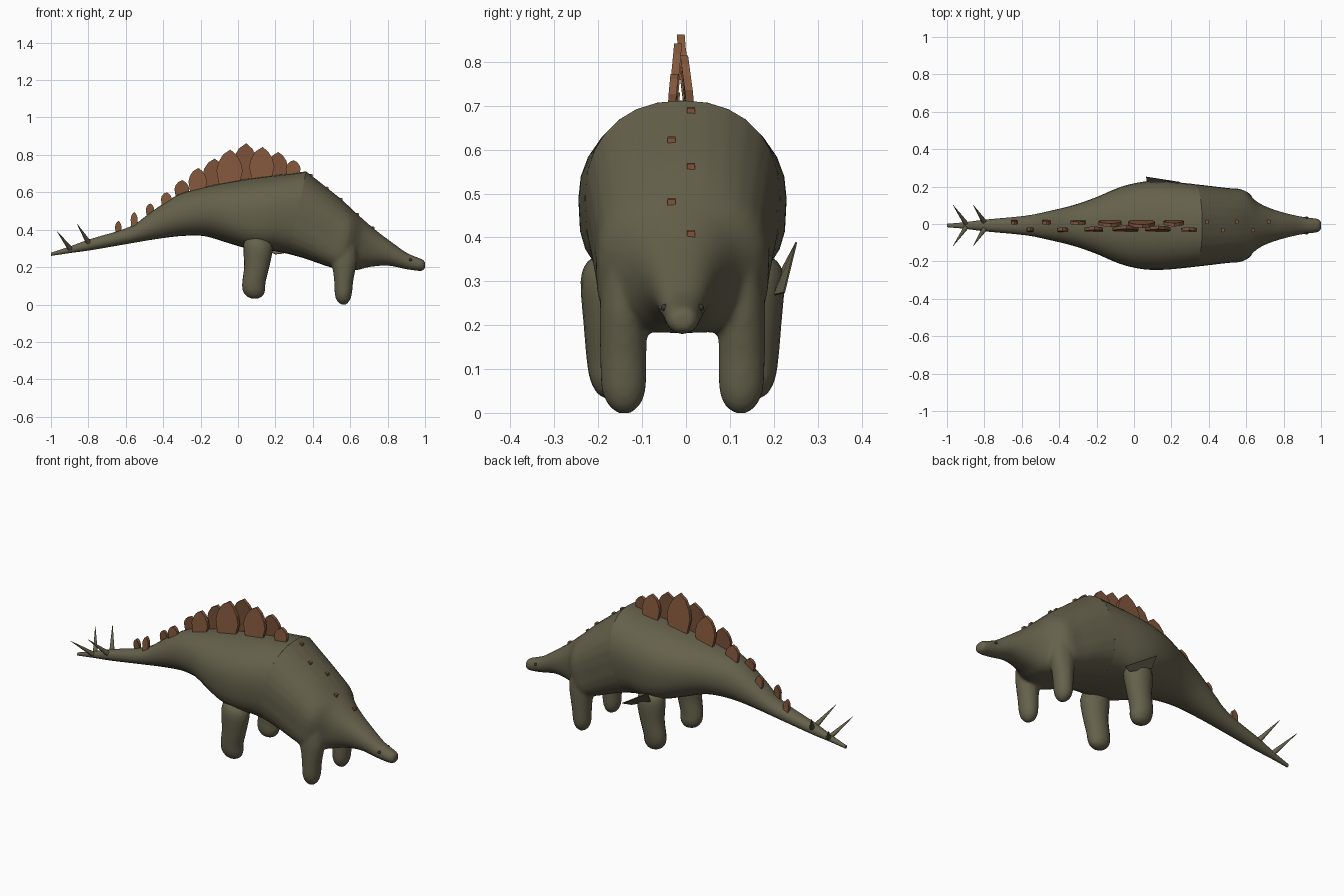
import bpy, bmesh, math
from mathutils import Vector

if "Cube" in bpy.data.objects:
    bpy.data.objects.remove(bpy.data.objects["Cube"])

CY = -0.008  # the animal's midline


def material(name, rgb):
    m = bpy.data.materials.new(name)
    m.diffuse_color = (*rgb, 1)
    m.use_nodes = True
    m.node_tree.nodes["Principled BSDF"].inputs["Base Color"].default_value = m.diffuse_color
    return m


OLIVE = material("olive hide", (0.129, 0.119, 0.071))
BROWN = material("brown plate", (0.225, 0.096, 0.045))
DARK = material("dark eye", (0.04, 0.038, 0.025))


def finish(name, bm, mat, smooth=True):
    bmesh.ops.recalc_face_normals(bm, faces=bm.faces)
    me = bpy.data.meshes.new(name)
    bm.to_mesh(me)
    bm.free()
    me.materials.append(mat)
    ob = bpy.data.objects.new(name, me)
    bpy.context.collection.objects.link(ob)
    if smooth:
        bpy.ops.object.select_all(action='DESELECT')
        ob.select_set(True)
        bpy.context.view_layer.objects.active = ob
        bpy.ops.object.shade_smooth_by_angle(angle=math.radians(40))
    return ob


def refine(rows, steps=3):
    """Smooth spline through the rows of numbers."""
    p = [rows[0]] + rows + [rows[-1]]
    out = []
    for i in range(1, len(p) - 2):
        for k in range(steps):
            t = k / steps
            out.append([0.5 * (2 * b + (c - a) * t + (2 * a - 5 * b + 4 * c - d) * t ** 2
                               + (3 * b - a - 3 * c + d) * t ** 3)
                        for a, b, c, d in zip(*p[i - 1:i + 3])])
    return out + [rows[-1]]


def loft(bm, rings, caps=(True, True)):
    loops = [[bm.verts.new(co) for co in ring] for ring in rings]
    for a, b in zip(loops, loops[1:]):
        for i in range(len(a)):
            j = (i + 1) % len(a)
            bm.faces.new((a[i], a[j], b[j], b[i]))
    for use, ring in zip(caps, (loops[0], loops[-1])):
        if use:
            bm.faces.new(ring)


def spow(v, p):
    return math.copysign(abs(v) ** p, v)


def body_ring(row, n=28):
    xt, zt, xb, zb, w, q = row
    top, bot = Vector((xt, CY, zt)), Vector((xb, CY, zb))
    ring = []
    for i in range(n):
        a = 2 * math.pi * i / n
        p = 0.9 if math.sin(a) >= 0 else q
        co = bot.lerp(top, 0.5 + 0.5 * spow(math.sin(a), p))
        co.y += w * spow(math.cos(a), p)
        ring.append(co)
    return ring


# Body stations: top x, top z, bottom x, bottom z, half width, underside roundness
REAR = [
    [-1.00, .277, -1.00, .260, .009, 1], [-.90, .310, -.90, .275, .018, 1],
    [-.79, .350, -.79, .290, .032, 1], [-.58, .415, -.58, .326, .052, 1],
    [-.45, .505, -.45, .348, .078, 1], [-.32, .587, -.32, .365, .110, 1],
    [-.20, .622, -.20, .368, .152, .95], [-.125, .640, -.125, .352, .185, .9],
    [-.05, .655, -.05, .328, .213, .8], [.05, .672, .05, .300, .234, .68],
    [.16, .687, .14, .290, .237, .65], [.28, .700, .20, .285, .230, .68],
    [.365, .712, .27, .270, .222, .68],
]
FRONT = [
    [.28, .780, .18, .295, .230, .68], REAR[-1],
    [.45, .645, .36, .245, .212, .62], [.55, .565, .46, .210, .200, .52],
    [.62, .500, .55, .185, .190, .5], [.67, .455, .63, .183, .132, .75],
    [.74, .395, .70, .200, .095, .9], [.82, .335, .80, .208, .067, 1],
    [.90, .278, .89, .190, .048, 1], [.96, .252, .96, .180, .040, 1],
    [.99, .240, .992, .182, .033, 1], [1.0, .228, 1.0, .195, .020, 1],
]
bm = bmesh.new()
loft(bm, [body_ring(r) for r in refine(REAR)], (True, False))
finish("rear_body_and_tail", bm, OLIVE)


def back_height(x):
    rows = REAR + FRONT[2:]
    for a, b in zip(rows, rows[1:]):
        if a[0] <= x <= b[0]:
            return a[1] + (b[1] - a[1]) * (x - a[0]) / (b[0] - a[0])
    return rows[-1][1]


# Legs: centre x, centre y, z, x radius, y radius
HIND = [
    [.10, .150, .365, .030, .03], [.10, .160, .345, .062, .056],
    [.107, .166, .30, .078, .066], [.10, .168, .20, .067, .057],
    [.085, .166, .12, .062, .052], [.085, .162, .075, .059, .048],
    [.088, .160, .045, .042, .034], [.09, .160, .032, .015, .013],
]
FORE = [
    [.56, .128, .32, .075, .055], [.565, .133, .24, .072, .056],
    [.567, .135, .18, .060, .054], [.565, .135, .12, .051, .053],
    [.563, .134, .055, .046, .051], [.563, .133, .018, .033, .037],
    [.565, .133, -.001, .012, .015],
]


def leg(bm, rows, s):
    loft(bm, [[(x + rx * math.cos(a), CY + s * y + ry * math.sin(a), z)
               for a in (2 * math.pi * i / 20 for i in range(20))]
              for x, y, z, rx, ry in refine(rows)])


# Front body, head and front legs fused into one skin, trimmed at the shoulder seam
bm = bmesh.new()
loft(bm, [body_ring(r) for r in refine(FRONT)])
for s in (-1, 1):
    leg(bm, FORE, s)
raw = finish("front_body_raw", bm, OLIVE)
fuse = raw.modifiers.new("fuse", 'REMESH')
fuse.mode, fuse.voxel_size = 'VOXEL', .009
soften = raw.modifiers.new("soften", 'SMOOTH')
soften.factor, soften.iterations = .5, 6
bm = bmesh.new()
bm.from_object(raw, bpy.context.evaluated_depsgraph_get())
bpy.data.objects.remove(raw)
bmesh.ops.bisect_plane(bm, geom=bm.verts[:] + bm.edges[:] + bm.faces[:], clear_inner=True,
                       plane_co=(.365, CY, .712), plane_no=(.442, 0, -.095))
finish("front_body_and_head", bm, OLIVE)

# Back plates: alternating rows, leaning in towards the midline
LEAF = [(-.5, .35), (-.42, .62), (-.25, .85), (.03, 1), (.25, .85), (.42, .62), (.5, .35)]


def back_plate(name, x, tip, width, left):
    base_y, tip_y = (.012, -.012) if left else (-.033, -.016)
    z0 = back_height(x)
    outline = [(x - .38 * width, back_height(x - .38 * width) - .02)]
    outline += [(x + u * width, z0 + v * (tip - z0)) for u, v in LEAF]
    outline += [(x + .38 * width, back_height(x + .38 * width) - .02)]
    bm = bmesh.new()
    loft(bm, [[(px, base_y + (tip_y - base_y) * min(1, max(0, (pz - z0) / .18)) + t, pz)
               for px, pz in outline] for t in (-.009, .009)])
    finish(name, bm, BROWN, smooth=False)


PLATES = [
    (-.64, .447, .035), (-.555, .495, .038), (-.47, .54, .045), (-.383, .60, .058),
    (-.30, .665, .08), (-.215, .73, .10), (-.128, .78, .125), (-.045, .828, .14),
    (.04, .862, .145), (.127, .842, .135), (.212, .815, .11), (.295, .772, .08),
]
for i, (x, tip, width) in enumerate(PLATES):
    back_plate(f"back_plate_{i + 1}", x, tip, width, i % 2 == 0)

# Small neck plates, almost flush with the front slope
for i, x in enumerate((.39, .475, .55, .637, .72)):
    back_plate(f"neck_plate_{i + 1}", x, back_height(x) + .005, .02, i % 2 == 0)


# Tail spikes
def spike(name, base, tip, r):
    base, tip = Vector(base), Vector(tip)
    d = tip - base
    bm = bmesh.new()
    bmesh.ops.create_cone(bm, cap_ends=True, segments=10, radius1=r, radius2=.0008, depth=d.length)
    bmesh.ops.rotate(bm, verts=bm.verts, matrix=d.to_track_quat('Z', 'Y').to_matrix())
    bmesh.ops.translate(bm, verts=bm.verts, vec=(base + tip) / 2)
    finish(name, bm, OLIVE)


for side, s in (("right", -1), ("left", 1)):
    spike(f"tail_spike_rear_{side}", (-.895, CY + s * .006, .295), (-.968, CY + s * .11, .392), .014)
    spike(f"tail_spike_front_{side}", (-.795, CY + s * .012, .325), (-.86, CY + s * .11, .43), .015)
    bm = bmesh.new()
    leg(bm, HIND, s)
    finish(f"hind_leg_{side}", bm, OLIVE)
    # Eyes
    bm = bmesh.new()
    bmesh.ops.create_uvsphere(bm, u_segments=12, v_segments=8, radius=.008)
    bmesh.ops.translate(bm, verts=bm.verts, vec=(.922, CY + s * .041, .24))
    finish(f"eye_{side}", bm, DARK)

# Loose skin flap beside the left hind leg
bm = bmesh.new()
bm.faces.new([bm.verts.new(c) for c in
              ((.065, .25, .39), (.245, .222, .275), (.2, .2, .27), (.07, .218, .33))])
flap = finish("skin_flap", bm, OLIVE, smooth=False)
flap.modifiers.new("thickness", 'SOLIDIFY').thickness = .004
